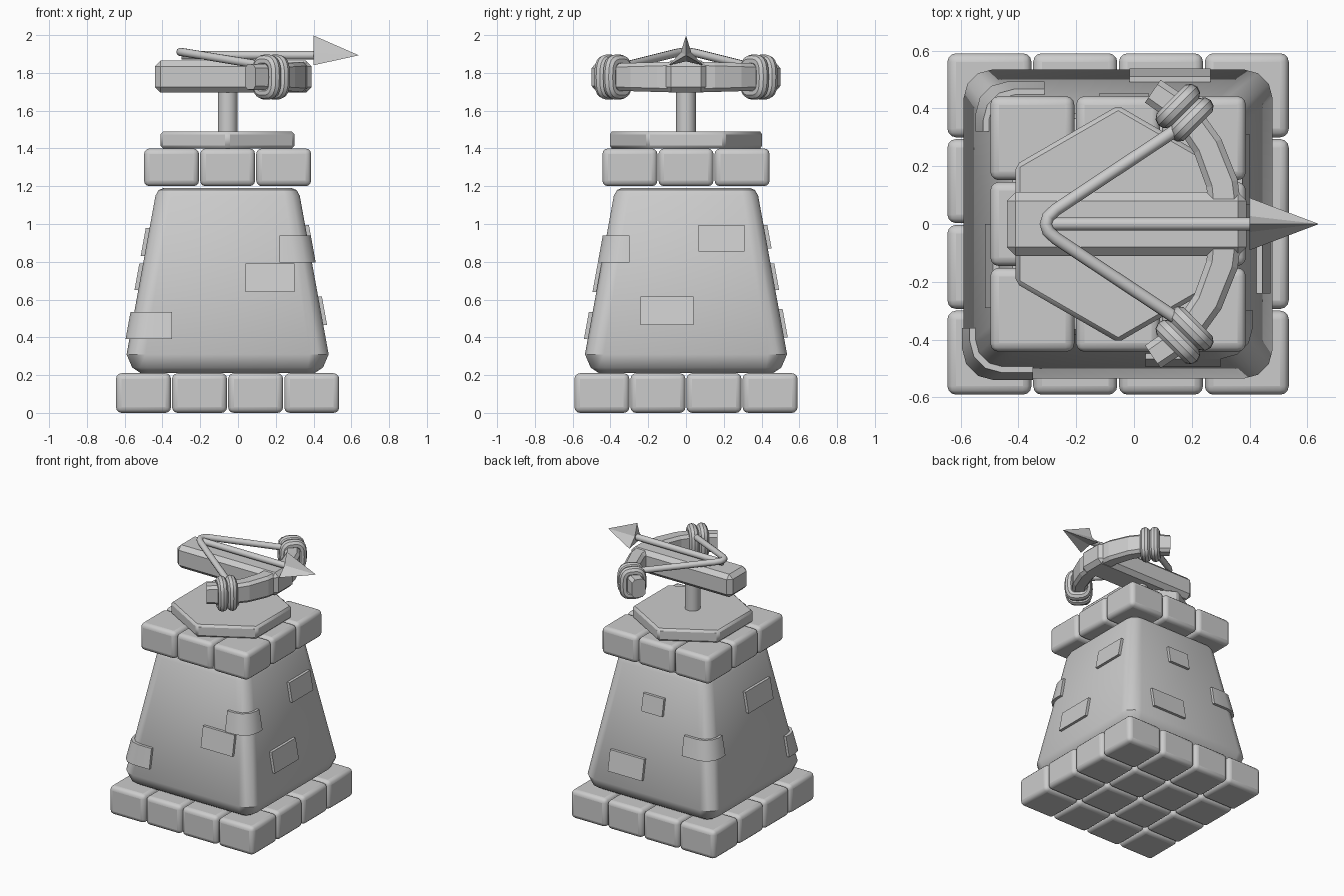
import bpy, bmesh, math
from mathutils import Vector, Matrix

if "Cube" in bpy.data.objects:
    bpy.data.objects.remove(bpy.data.objects["Cube"], do_unlink=True)

CX = -0.055  # tower axis
GREY = (0.6, 0.6, 0.6, 1)
stone = bpy.data.materials.new("plain_grey")
stone.use_nodes = True
stone.diffuse_color = GREY
stone.node_tree.nodes["Principled BSDF"].inputs["Base Color"].default_value = GREY


def finish(name, bm, bevel=0, segments=1, smooth=True):
    bmesh.ops.recalc_face_normals(bm, faces=bm.faces)
    mesh = bpy.data.meshes.new(name)
    bm.to_mesh(mesh)
    bm.free()
    mesh.materials.append(stone)
    ob = bpy.data.objects.new(name, mesh)
    bpy.context.collection.objects.link(ob)
    if bevel:
        mod = ob.modifiers.new("bevel", "BEVEL")
        mod.width, mod.segments = bevel, segments
    if smooth:
        bpy.ops.object.select_all(action="DESELECT")
        ob.select_set(True)
        bpy.context.view_layer.objects.active = ob
        bpy.ops.object.shade_smooth_by_angle(angle=math.radians(35))
    return ob


def add_box(bm, lo, hi):
    lo, hi = Vector(lo), Vector(hi)
    m = Matrix.Translation((lo + hi) / 2) @ Matrix.Diagonal((hi - lo).to_4d())
    m[3][3] = 1
    bmesh.ops.create_cube(bm, size=1, matrix=m)


def loft(bm, rings, closed=False):
    """Skin a list of rings of points, capping the ends unless closed."""
    rows = [[bm.verts.new(p) for p in ring] for ring in rings]
    n = len(rows[0])
    pairs = list(zip(rows, rows[1:]))
    if closed:
        pairs.append((rows[-1], rows[0]))
    else:
        bm.faces.new(rows[0])
        bm.faces.new(rows[-1])
    for a, b in pairs:
        for i in range(n):
            j = (i + 1) % n
            bm.faces.new((a[i], a[j], b[j], b[i]))


# Block courses below and above the tower
def block_course(name, count, z0, z1, pitch=0.297, gap=0.003):
    bm = bmesh.new()
    for i in range(count):
        for j in range(count):
            x = CX + (i - count / 2) * pitch
            y = (j - count / 2) * pitch
            add_box(bm, (x + gap, y + gap, z0),
                    (x + pitch - gap, y + pitch - gap, z1))
    finish(name, bm, 0.03, 3)


block_course("base_blocks", 4, 0, 0.21)
block_course("top_blocks", 3, 1.2, 1.4)


# Tapered tower with rounded corners
def side_point(k, out, along, z):
    x, y = [(out, along), (-along, out), (-out, -along), (along, -out)][k % 4]
    return Vector((x + CX, y, z))


def corner(k, half, radius, z, steps=3):
    c = half - radius
    angles = [math.pi / 2 * s / steps for s in range(steps + 1)]
    return [side_point(k, c + radius * math.cos(a), c + radius * math.sin(a), z)
            for a in angles]


bm = bmesh.new()
loft(bm, [sum((corner(k, half, radius, z) for k in range(4)), [])
          for z, half, radius in [(0.21, 0.46, 0.05), (0.24, 0.505, 0.08),
                                  (0.31, 0.535, 0.1), (1.15, 0.382, 0.08),
                                  (1.18, 0.365, 0.07), (1.19, 0.34, 0.05)]])
finish("tower_body", bm)


# Thin bricks on the walls; a wrapping brick ends on the next side round
def brick(name, k, start, end, z0, z1, wraps=False):
    def path(z, lift):
        half = 0.535 - 0.182 * (z - 0.31) + lift
        mid = corner(k, half, 0.09 + lift, z) if wraps else []
        return ([side_point(k, half, start, z)] + mid
                + [side_point(k + wraps, half, end, z)])

    bm = bmesh.new()
    loft(bm, list(zip(path(z0, -0.02), path(z0, 0.02),
                      path(z1, 0.02), path(z1, -0.02))))
    finish(name, bm)


brick("front_brick", 3, 0.095, 0.355, 0.64, 0.79)
brick("front_left_corner_brick", 3, 0.275, -0.30, 0.795, 0.94, True)
brick("front_right_corner_brick", 2, 0.36, -0.295, 0.39, 0.535, True)
brick("left_upper_brick", 0, 0.065, 0.31, 0.855, 0.995)
brick("left_lower_brick", 0, -0.24, 0.04, 0.465, 0.615)
brick("back_lower_brick", 1, -0.32, -0.04, 0.4, 0.55)
brick("back_upper_brick", 1, -0.105, 0.065, 0.87, 0.995)
brick("back_right_corner_brick", 1, 0.255, -0.32, 0.65, 0.79, True)
brick("right_brick", 2, 0, 0.29, 0.83, 0.98)


# Turntable and post
def prism(name, sides, radius, z0, z1, bevel=0, turn=0.0):
    bm = bmesh.new()
    m = (Matrix.Translation((CX, 0, (z0 + z1) / 2)) @ Matrix.Rotation(turn, 4, "Z"))
    bmesh.ops.create_cone(bm, cap_ends=True, segments=sides, radius1=radius,
                          radius2=radius, depth=z1 - z0, matrix=m)
    finish(name, bm, bevel)


hexagon = prism("turntable", 6, 0.41, 1.4, 1.49, 0.015)
prism("post", 24, 0.052, 1.48, 1.72)

# Stock
bm = bmesh.new()
add_box(bm, (-0.44, -0.11, 1.695), (0.39, 0.11, 1.865))
finish("stock", bm, 0.03, 1, False)

# Bow limbs: chamfered section along a curved path
half_path = [(0.065, 0.46), (0.175, 0.385), (0.255, 0.27), (0.305, 0.14)]
path = [Vector((x, y, 1.778)) for x, y in
        half_path + [(0.32, 0)] + [(x, -y) for x, y in reversed(half_path)]]


def frame(i):
    t = (path[min(i + 1, len(path) - 1)] - path[max(i - 1, 0)]).normalized()
    return t, Vector((-t.y, t.x, 0))


bm = bmesh.new()
rings = []
for i, p in enumerate(path):
    side = frame(i)[1]
    taper = abs(i - 4) / 4
    w, h, c = 0.058 - 0.01 * taper, 0.083 - 0.016 * taper, 0.02
    outline = [(w, h - c), (w - c, h), (c - w, h), (-w, h - c),
               (-w, c - h), (c - w, -h), (w - c, -h), (w, c - h)]
    rings.append([p + side * a + Vector((0, 0, b)) for a, b in outline])
loft(bm, rings)
finish("bow", bm, 0, 1, False)

# Cord bindings round each limb
for name, i in (("left_binding", 1), ("right_binding", len(path) - 2)):
    t, side = frame(i)
    bm = bmesh.new()
    for shift in (-0.033, 0.033):
        rings = []
        for s in range(24):
            a = math.tau * s / 24
            ca, sa = math.cos(a), math.sin(a)
            # squared-off oval
            flat = Vector((math.copysign(abs(ca) ** 0.6, ca) * 0.06,
                           math.copysign(abs(sa) ** 0.6, sa) * 0.085))
            out = side * ca + Vector((0, 0, sa))
            centre = path[i] + t * shift + side * flat.x + Vector((0, 0, flat.y))
            rings.append([centre + 0.035 * (out * math.cos(b) + t * math.sin(b))
                          for b in [math.tau * q / 10 for q in range(10)]])
        loft(bm, rings, True)
    finish(name, bm)


# Bowstring and bolt shaft
def tube(name, points, radius):
    curve = bpy.data.curves.new(name, "CURVE")
    curve.dimensions = "3D"
    curve.bevel_depth, curve.bevel_resolution = radius, 3
    curve.use_fill_caps = True
    spline = curve.splines.new("POLY")
    spline.points.add(len(points) - 1)
    for pt, co in zip(spline.points, points):
        pt.co = (*co, 1)
    curve.materials.append(stone)
    bpy.context.collection.objects.link(bpy.data.objects.new(name, curve))


string_half = [(0.16, 0.335, 1.835), (-0.27, 0.05, 1.906), (-0.297, 0.025, 1.91)]
tube("bowstring", string_half + [(-0.305, 0, 1.911)]
     + [(x, -y, z) for x, y, z in reversed(string_half)], 0.022)
tube("bolt_shaft", [(-0.3, 0, 1.893), (0.42, 0, 1.893)], 0.023)

# Three-bladed bolt head
bm = bmesh.new()
tip = bm.verts.new((0.64, 0, 1.893))
star = []
for s in range(6):
    a, r = math.tau * s / 6, (0.105, 0.032)[s % 2]
    star.append(bm.verts.new((0.4, r * math.sin(a), 1.893 + r * math.cos(a))))
bm.faces.new(star)
for s in range(6):
    bm.faces.new((star[s], star[(s + 1) % 6], tip))
finish("bolt_head", bm, 0, 1, False)
